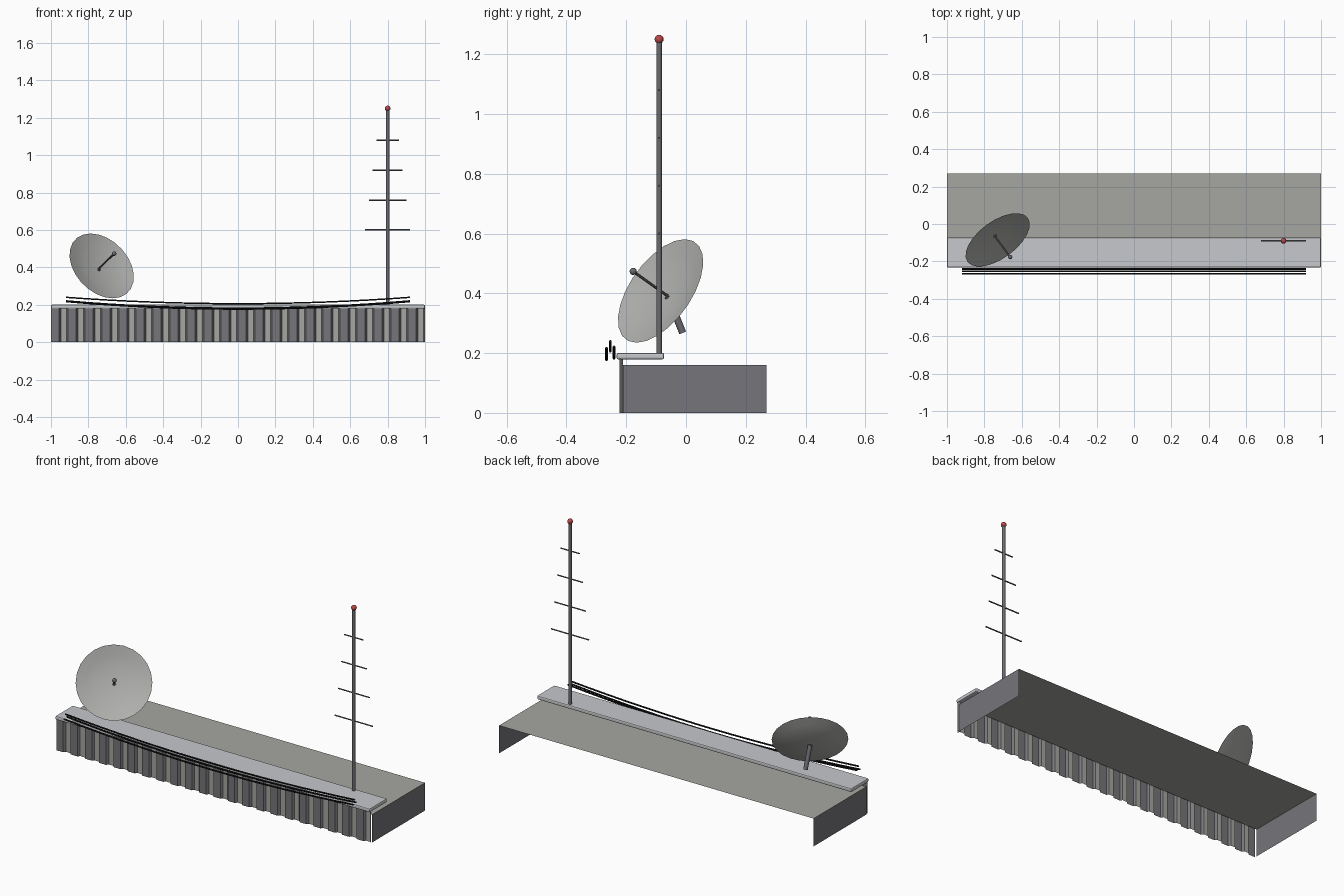
import bpy, bmesh, math
from mathutils import Vector

if "Cube" in bpy.data.objects:
    bpy.data.objects.remove(bpy.data.objects["Cube"])


def mat(name, r, g, b):
    m = bpy.data.materials.new(name)
    lin = [c / 12.92 if c <= 0.04045 else ((c + 0.055) / 1.055) ** 2.4 for c in (r, g, b)]
    m.diffuse_color = (*lin, 1)
    m.use_nodes = True
    m.node_tree.nodes["Principled BSDF"].inputs["Base Color"].default_value = m.diffuse_color
    return m


ROOF = mat("roof_grey", 0.65, 0.65, 0.63)
WALL = mat("wall_dark_grey", 0.46, 0.46, 0.48)
RIB = mat("sheet_light_grey", 0.65, 0.65, 0.63)
COPING = mat("coping_pale_grey", 0.78, 0.785, 0.80)
METAL = mat("mast_grey", 0.42, 0.42, 0.44)
DISH = mat("dish_grey", 0.69, 0.69, 0.68)
CABLE = mat("cable_black", 0.09, 0.09, 0.10)
RED = mat("lamp_red", 0.74, 0.28, 0.29)


def finish(name, bm, *mats, smooth=False):
    me = bpy.data.meshes.new(name)
    bm.to_mesh(me)
    bm.free()
    ob = bpy.data.objects.new(name, me)
    bpy.context.collection.objects.link(ob)
    for m in mats:
        me.materials.append(m)
    if smooth:
        bpy.context.view_layer.objects.active = ob
        ob.select_set(True)
        bpy.ops.object.shade_smooth_by_angle(angle=math.radians(40))
        ob.select_set(False)
    return ob


def quad(bm, *pts):
    return bm.faces.new([bm.verts.new(p) for p in pts])


def rod(name, a, b, r, m, sides=10):
    a, b = Vector(a), Vector(b)
    bm = bmesh.new()
    bmesh.ops.create_cone(bm, cap_ends=True, segments=sides, radius1=r, radius2=r, depth=(b - a).length)
    ob = finish(name, bm, m, smooth=True)
    ob.location = (a + b) / 2
    ob.rotation_euler = (b - a).to_track_quat('Z', 'Y').to_euler()


def ball(name, p, r, m):
    bm = bmesh.new()
    bmesh.ops.create_uvsphere(bm, u_segments=12, v_segments=8, radius=r)
    finish(name, bm, m, smooth=True).location = p


# roof slab and end walls, open at the back and underneath
Y0, Y1, H = -0.21, 0.27, 0.16
bm = bmesh.new()
quad(bm, (-1, Y0, H), (1, Y0, H), (1, Y1, H), (-1, Y1, H))
finish("roof", bm, ROOF)
bm = bmesh.new()
quad(bm, (1, Y0, 0), (1, Y1, 0), (1, Y1, H), (1, Y0, H))
quad(bm, (-1, Y1, 0), (-1, Y0, 0), (-1, Y0, H), (-1, Y1, H))
finish("end_walls", bm, WALL)

# corrugated front sheet: dark ridges, light valleys
bm = bmesh.new()
n, ridge, valley = 22, -0.222, -0.21
step = 2 / n
prof = []
for i in range(n):
    x = -1 + i * step
    prof += [(x, ridge), (x + step * 0.48, ridge), (x + step * 0.58, valley), (x + step * 0.9, valley)]
prof.append((1, ridge))
low = [bm.verts.new((x, y, 0)) for x, y in prof]
top = [bm.verts.new((x, y, 0.182)) for x, y in prof]
for i in range(len(prof) - 1):
    f = bm.faces.new((low[i], low[i + 1], top[i + 1], top[i]))
    f.material_index = 1 if i % 4 == 2 else 0
finish("corrugated_front", bm, WALL, RIB)

# parapet coping with softened edges
bm = bmesh.new()
bmesh.ops.create_cube(bm, size=1)
bmesh.ops.scale(bm, vec=(2, 0.159, 0.022), verts=bm.verts)
bmesh.ops.translate(bm, vec=(0, -0.1525, 0.19), verts=bm.verts)
bmesh.ops.bevel(bm, geom=bm.edges[:], offset=0.006, segments=2, profile=0.5, affect='EDGES')
finish("parapet_coping", bm, COPING)

# antenna mast, crossbars and warning lamp
MX, MY = 0.8, -0.09
rod("antenna_mast", (MX, MY, 0.19), (MX, MY, 1.25), 0.0095, METAL)
for i in range(4):
    z, h = 0.6 + 0.16 * i, 0.12 - 0.02 * i
    rod(f"antenna_crossbar_{i + 1}", (MX - h, MY, z), (MX + h, MY, z), 0.004, METAL, 6)
ball("warning_lamp", (MX, MY, 1.25), 0.015, RED)

# satellite dish: shallow bowl along its aiming direction
aim = Vector((0.51, -0.70, 0.50)).normalized()
centre = Vector((-0.729, -0.085, 0.408))
bm = bmesh.new()
rings = []
SEG = 24
for r, d in ((0.20, 0), (0.15, -0.015), (0.103, -0.026)):
    rings.append([bm.verts.new((r * math.cos(2 * math.pi * k / SEG), r * math.sin(2 * math.pi * k / SEG), d))
                  for k in range(SEG)])
apex = bm.verts.new((0, 0, -0.034))
for a, b in zip(rings, rings[1:]):
    for k in range(SEG):
        j = (k + 1) % SEG
        bm.faces.new((a[k], a[j], b[j], b[k]))
for k in range(SEG):
    bm.faces.new((rings[-1][k], rings[-1][(k + 1) % SEG], apex))
bmesh.ops.reverse_faces(bm, faces=[f for f in bm.faces if f.normal.z < 0])
bm.normal_update()
for f in bm.faces:
    if f.normal.z < 0:
        f.normal_flip()
dish = finish("satellite_dish", bm, DISH, smooth=True)
dish.location = centre
dish.rotation_euler = aim.to_track_quat('Z', 'Y').to_euler()

# dish feed arm, feed tip and support strut
base = centre - aim * 0.034
tip = base + aim * 0.165
rod("dish_feed_arm", base, tip, 0.005, METAL, 8)
ball("dish_feed_tip", tip, 0.012, METAL)
rod("dish_strut", centre - aim * 0.036, (-0.752, -0.011, 0.268), 0.012, METAL)

# three sagging cables along the front
for i, (y, z, sag) in enumerate(((-0.266, 0.217, 0.04), (-0.253, 0.24, 0.034), (-0.241, 0.221, 0.039))):
    cu = bpy.data.curves.new(f"cable_{i + 1}", 'CURVE')
    cu.dimensions = '3D'
    cu.bevel_depth = 0.0045
    cu.bevel_resolution = 1
    cu.use_fill_caps = True
    sp = cu.splines.new('POLY')
    sp.points.add(16)
    for k, p in enumerate(sp.points):
        t = k / 8 - 1
        p.co = (0.92 * t, y, z - sag * (1 - t * t), 1)
    cu.materials.append(CABLE)
    bpy.context.collection.objects.link(bpy.data.objects.new(f"cable_{i + 1}", cu))
